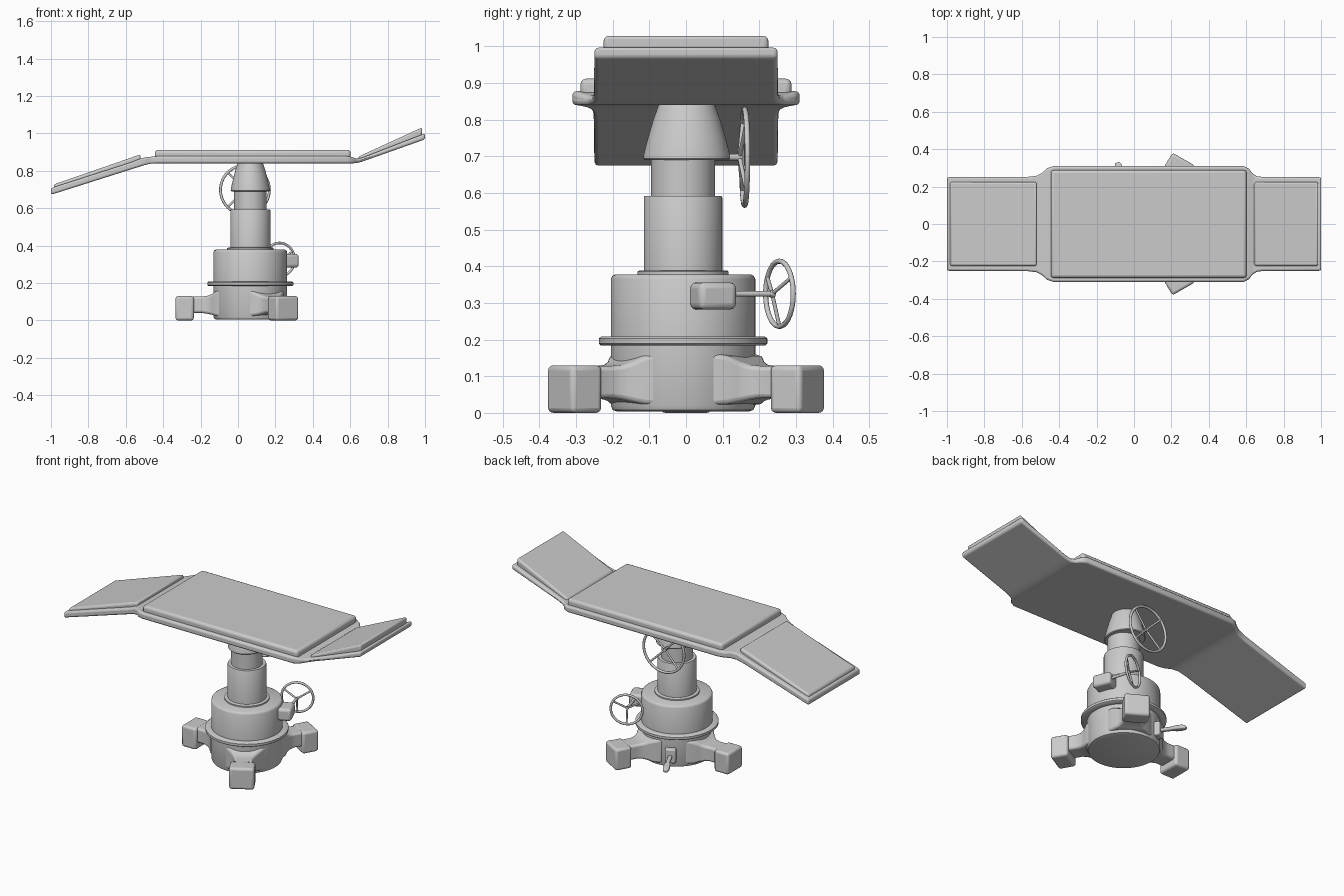
import bpy, bmesh, math
from mathutils import Vector, Matrix

if "Cube" in bpy.data.objects:
    bpy.data.objects.remove(bpy.data.objects["Cube"])

CX, CY = 0.066, -0.008   # pedestal axis


def finish(name, bm, bevel=0.0, matrix=None, segments=3):
    bmesh.ops.recalc_face_normals(bm, faces=bm.faces)
    me = bpy.data.meshes.new(name)
    bm.to_mesh(me)
    bm.free()
    ob = bpy.data.objects.new(name, me)
    bpy.context.collection.objects.link(ob)
    if matrix:
        ob.matrix_world = matrix
    if bevel:
        m = ob.modifiers.new("bevel", "BEVEL")
        m.width, m.segments, m.limit_method = bevel, segments, "ANGLE"
        m.angle_limit = math.radians(50)
    bpy.ops.object.select_all(action="DESELECT")
    ob.select_set(True)
    bpy.context.view_layer.objects.active = ob
    bpy.ops.object.shade_smooth_by_angle(angle=math.radians(40))
    return ob


def loft(name, stations, bevel, matrix=None):
    """Rectangular sections (x, half width, bottom z, top z) joined along x."""
    bm = bmesh.new()
    rings = [[bm.verts.new(p) for p in ((x, -w, a), (x, w, a), (x, w, b), (x, -w, b))]
             for x, w, a, b in stations]
    for r, s in zip(rings, rings[1:]):
        for i in range(4):
            j = (i + 1) % 4
            bm.faces.new((r[i], r[j], s[j], s[i]))
    bm.faces.new(rings[0])
    bm.faces.new(rings[-1])
    return finish(name, bm, bevel, matrix)


def lathe(name, profile, matrix=None, n=64):
    """Closed solid turned from (radius, z) points."""
    bm = bmesh.new()
    rings = [[bm.verts.new((r * math.cos(2 * math.pi * i / n), r * math.sin(2 * math.pi * i / n), z))
              for i in range(n)] for r, z in profile]
    for a, b in zip(rings, rings[1:]):
        for i in range(n):
            j = (i + 1) % n
            bm.faces.new((a[i], a[j], b[j], b[i]))
    bm.faces.new(rings[0])
    bm.faces.new(rings[-1])
    return finish(name, bm, 0, matrix)


def rod(name, a, b, r):
    a, b = Vector(a), Vector(b)
    m = Matrix.Translation(a) @ (b - a).to_track_quat("Z", "Y").to_matrix().to_4x4()
    return lathe(name, [(r, 0), (r, (b - a).length)], m, 16)


def handwheel(name, centre, axis, radius, tube, spokes, start, dish):
    m = Matrix.Translation(centre) @ Vector(axis).to_track_quat("Z", "Y").to_matrix().to_4x4()
    bm = bmesh.new()
    n, k = 48, 10
    v = [[bm.verts.new(((radius + tube * math.cos(q)) * math.cos(p),
                        (radius + tube * math.cos(q)) * math.sin(p), tube * math.sin(q)))
          for q in [2 * math.pi * j / k for j in range(k)]]
         for p in [2 * math.pi * i / n for i in range(n)]]
    for i in range(n):
        for j in range(k):
            bm.faces.new((v[i][j], v[(i + 1) % n][j],
                          v[(i + 1) % n][(j + 1) % k], v[i][(j + 1) % k]))
    finish(name + "_rim", bm, 0, m)
    hub = m @ Vector((0, 0, -dish))
    for i in range(spokes):
        t = start + 2 * math.pi * i / spokes
        rod(name + "_spoke", hub, m @ Vector((radius * math.cos(t), radius * math.sin(t), 0)), tube * 0.75)
    lathe(name + "_hub", [(tube * 1.3, -dish - tube), (tube * 1.6, -dish), (tube * 1.3, -dish + tube)], m, 16)
    return hub


# Table tray: flared middle with a drooping left end and a raised right end
loft("table_tray", [
    (-1.0, .25, .672, .708), (-.57, .252, .808, .846), (-.52, .258, .824, .866),
    (-.49, .275, .833, .873), (-.465, .298, .838, .875), (-.43, .31, .84, .878),
    (.585, .31, .84, .878), (.615, .295, .84, .872), (.632, .272, .841, .866),
    (.655, .256, .846, .868), (.69, .251, .858, .88), (1.0, .25, .968, 1.0)], .014)

# Cushions
loft("middle_cushion", [(-.445, .288, .86, .912), (.602, .288, .86, .912)], .016)
loft("left_cushion", [(-.985, .225, .69, .727), (-.52, .225, .84, .888)], .012)
loft("right_cushion", [(.642, .225, .85, .875), (.985, .225, .985, 1.032)], .012)

# Pedestal base and telescoping column
AXIS = Matrix.Translation((CX, CY, 0))
lathe("base_drum", [(.18, .004), (.192, .008), (.197, .02), (.197, .365), (.193, .374), (.185, .378)], AXIS)
lathe("base_ring", [(.19, .184), (.224, .184), (.23, .189), (.23, .203), (.224, .208), (.19, .208)], AXIS)
lathe("column_collar", [(.124, .37), (.124, .386), (.119, .389)], AXIS)
lathe("lower_column", [(.107, .37), (.107, .588), (.105, .592)], AXIS)
lathe("upper_column", [(.087, .58), (.087, .7)], AXIS)
lathe("column_head", [(.109, .69), (.113, .694), (.112, .705), (.101, .75), (.087, .80), (.076, .832), (.07, .85)],
      Matrix.Translation((CX, CY + .01, 0)) @ Matrix.Diagonal((.93, 1.05, 1, 1)))

# Three legs with square feet
for deg in (60, 180, 300):
    m = Matrix.Translation((CX, 0, 0)) @ Matrix.Rotation(math.radians(deg), 4, "Z")
    loft("leg_arm", [(.14, .125, .02, .165), (.185, .1, .024, .155), (.205, .077, .03, .141),
                     (.23, .06, .036, .131), (.26, .053, .04, .128), (.32, .055, .04, .128)], .012, m)
    loft("leg_foot", [(.302, .07, 0, .13), (.4, .07, 0, .13)], .014, m)

# Foot pedal at the back
m = Matrix.Translation((CX, CY, 0)) @ Matrix.Rotation(math.radians(115), 4, "Z")
loft("pedal_box", [(.18, .03, .04, .125), (.225, .03, .04, .125)], .008, m)
loft("pedal_lever", [(.21, .011, .07, .09), (.29, .011, .062, .082), (.31, .017, .057, .08),
                     (.35, .018, .052, .076), (.372, .012, .052, .07)], .006, m)

# Side gearbox with its small handwheel
m = Matrix.Translation((CX, CY, 0)) @ Matrix.Rotation(math.radians(22), 4, "Z")
loft("gearbox", [(.15, .055, .282, .356), (.262, .055, .282, .356)], .016, m)
axis = Vector((-.42, .9, 0)).normalized()
hub = handwheel("small_wheel", (.222, .255, .325), axis, .089, .007, 3, -math.pi / 2, .022)
rod("small_wheel_shaft", (.275, .08, .325), hub, .008)

# Large handwheel behind the column
hub = handwheel("large_wheel", (.037, .16, .698), (-.06, 1, 0), .131, .0075, 4, math.pi / 4, .014)
rod("large_wheel_shaft", (.045, .03, .698), hub, .009)
